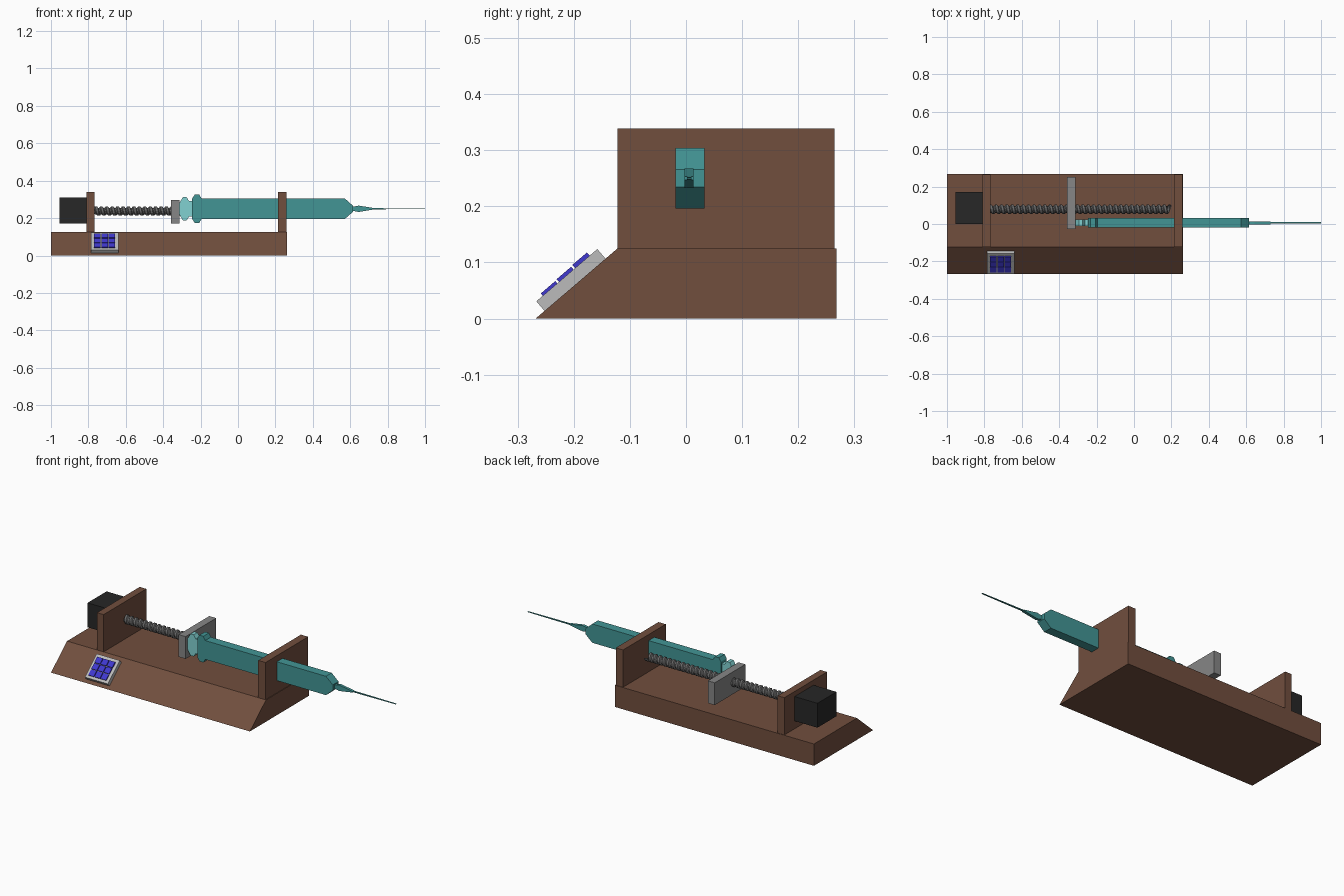
import bpy, bmesh, math
from mathutils import Vector

if "Cube" in bpy.data.objects:
    bpy.data.objects.remove(bpy.data.objects["Cube"])


def material(name, rgb):
    m = bpy.data.materials.new(name)
    m.diffuse_color = (*rgb, 1)
    m.use_nodes = True
    m.node_tree.nodes["Principled BSDF"].inputs["Base Color"].default_value = m.diffuse_color
    return m


BROWN = material("brown", (0.165, 0.077, 0.048))
BLACK = material("charcoal", (0.02, 0.02, 0.02))
STEEL = material("screw grey", (0.14, 0.14, 0.14))
GREY = material("carriage grey", (0.24, 0.24, 0.24))
TEAL = material("teal", (0.055, 0.30, 0.30))
CYAN = material("pale cyan", (0.22, 0.64, 0.64))
SILVER = material("light grey", (0.50, 0.50, 0.50))
BLUE = material("key blue", (0.05, 0.04, 0.62))


def finish(name, bm, mat):
    bmesh.ops.recalc_face_normals(bm, faces=bm.faces[:])
    me = bpy.data.meshes.new(name)
    bm.to_mesh(me)
    bm.free()
    me.materials.append(mat)
    ob = bpy.data.objects.new(name, me)
    bpy.context.collection.objects.link(ob)
    return ob


def prism(name, points, sweep, mat):
    """Extrude a closed outline of 3D points along a vector."""
    bm = bmesh.new()
    face = bm.faces.new([bm.verts.new(p) for p in points])
    ext = bmesh.ops.extrude_face_region(bm, geom=[face])
    moved = [v for v in ext["geom"] if isinstance(v, bmesh.types.BMVert)]
    bmesh.ops.translate(bm, verts=moved, vec=sweep)
    if not face.is_valid or len(bm.faces) < len(points) + 2:
        bm.faces.new([v for v in bm.verts if v not in moved])
    return finish(name, bm, mat)


def box(name, x, y, z, mat):
    pts = [(x[0], y[0], z[0]), (x[0], y[1], z[0]), (x[0], y[1], z[1]), (x[0], y[0], z[1])]
    return prism(name, pts, (x[1] - x[0], 0, 0), mat)


def flat_part(name, half, y, mat, zc=0.25):
    """Outline (x, half height) mirrored about the syringe axis, extruded in y."""
    pts = [(x, y[0], zc + h) for x, h in half]
    pts += [(x, y[0], zc - h) for x, h in reversed(half)]
    return prism(name, pts, (0, y[1] - y[0], 0), mat)


# Base with sloped front
prism("base", [(-1, -0.268, 0), (-1, 0.268, 0), (-1, 0.268, 0.125), (-1, -0.122, 0.125)],
      (1.263, 0, 0), BROWN)

# Upright plates, motor, sliding carriage
box("motor_plate", (-0.81, -0.768), (-0.122, 0.265), (0.125, 0.339), BROWN)
box("front_plate", (0.214, 0.26), (-0.122, 0.265), (0.125, 0.339), BROWN)
box("motor", (-0.955, -0.81), (0, 0.172), (0.17, 0.31), BLACK)
box("carriage", (-0.358, -0.314), (-0.027, 0.251), (0.17, 0.298), GREY)

# Lead screw: a thread section swept along a helix
X0, X1, PITCH, SIDES = -0.785, 0.22, 0.029, 14
section = [(0, 0.018), (0.25, 0.018), (0.42, 0.025), (0.83, 0.025), (1, 0.018)]
bm = bmesh.new()
rows = []
for i in range(int((X1 - X0) / PITCH) * SIDES - SIDES + 1):
    a = 2 * math.pi * i / SIDES
    rows.append([bm.verts.new((X0 + PITCH * (i / SIDES + t), 0.078 + r * math.cos(a),
                               0.237 + r * math.sin(a))) for t, r in section])
for p, q in zip(rows, rows[1:]):
    for k in range(len(section) - 1):
        bm.faces.new((p[k], p[k + 1], q[k + 1], q[k]))
finish("lead_screw", bm, STEEL)

# Syringe, built from flat profiles
flat_part("syringe_barrel", [(-0.2, 0.054), (0.572, 0.054), (0.615, 0.016)],
          (-0.019, 0.033), TEAL)
flat_part("barrel_flange", [(-0.245, 0.055), (-0.232, 0.075), (-0.207, 0.075), (-0.195, 0.055)],
          (-0.019, 0.033), TEAL)
flat_part("plunger", [(-0.314, 0.03), (-0.305, 0.045), (-0.295, 0.062), (-0.275, 0.062),
                      (-0.262, 0.042), (-0.24, 0.042)], (-0.010, 0.025), CYAN)
flat_part("needle_hub", [(0.61, 0.01), (0.645, 0.017), (0.73, 0.003)], (-0.003, 0.013), TEAL)
flat_part("needle", [(0.72, 0.003), (0.82, 0.0025), (1.0, 0.001)], (0.002, 0.010), TEAL)

# Keypad lying on the slope
UP = Vector((0, 0.146, 0.125)).normalized()
OUT = Vector((0, -UP.z, UP.y))
ORIGIN = Vector((0, -0.268, 0))


def slope_box(name, x, u, n, mat):
    pts = [ORIGIN + UP * a + OUT * b + Vector((x[0], 0, 0))
           for a, b in ((u[0], n[0]), (u[1], n[0]), (u[1], n[1]), (u[0], n[1]))]
    return prism(name, pts, (x[1] - x[0], 0, 0), mat)


slope_box("keypad", (-0.786, -0.64), (0.021, 0.164), (0, 0.0225), SILVER)
for row in range(3):
    for col in range(3):
        x = -0.770 + 0.039 * col
        u = 0.036 + 0.038 * row
        slope_box(f"key_{row}_{col}", (x, x + 0.035), (u, u + 0.034),
                  (0.021, 0.028 + 0.001 * row), BLUE)
